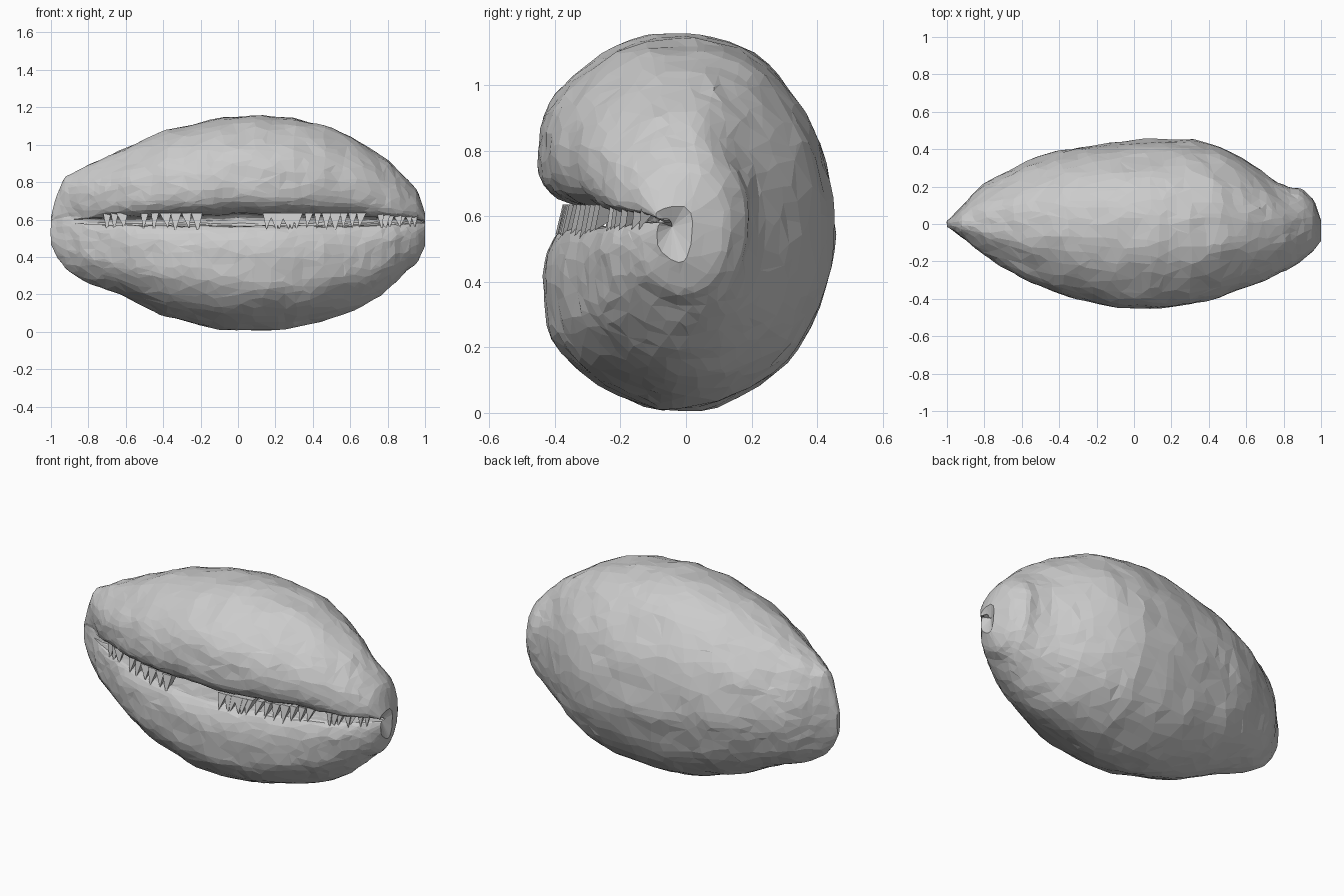
import bpy, bmesh, math, random
from mathutils import Vector, noise

if "Cube" in bpy.data.objects:
    bpy.data.objects.remove(bpy.data.objects["Cube"])

random.seed(4)
ZG = 0.585  # height of the slit

# stations along the shell: x, bottom z, top z, front y, back y
STATIONS = [
    (-1.0, .47, .61, -.015, .015), (-.97, .40, .73, -.035, .04),
    (-.93, .345, .825, -.07, .09), (-.8, .265, .89, -.165, .215),
    (-.6, .185, .98, -.29, .325), (-.4, .085, 1.07, -.375, .395),
    (-.1, .01, 1.14, -.445, .435), (.1, .0, 1.155, -.455, .455),
    (.3, .02, 1.14, -.43, .455), (.45, .055, 1.11, -.39, .42),
    (.6, .10, 1.045, -.335, .345), (.75, .18, .95, -.28, .235),
    (.83, .25, .885, -.245, .20), (.9, .32, .82, -.195, .19),
    (.96, .365, .755, -.145, .13), (1.0, .46, .63, -.09, .03)]

# widest cross-section (y, z); the last flag marks the slit
PROFILE = [
    (0, 1.155, 0), (-.17, 1.135, 0), (-.34, 1.03, 0), (-.43, .92, 0),
    (-.455, .80, 0), (-.445, .715, 0), (-.40, .66, 0), (-.31, .63, 1),
    (-.20, .62, 1), (-.19, .57, 1), (-.31, .565, 1), (-.385, .555, 1),
    (-.43, .47, 0), (-.435, .36, 0), (-.41, .23, 0), (-.32, .12, 0),
    (-.16, .03, 0), (0, 0, 0), (.19, .06, 0), (.34, .19, 0),
    (.42, .37, 0), (.455, .54, 0), (.425, .77, 0), (.36, .92, 0),
    (.25, 1.06, 0), (.13, 1.135, 0)]


def catmull(p0, p1, p2, p3, t):
    return 0.5 * (2 * p1 + (p2 - p0) * t + (2 * p0 - 5 * p1 + 4 * p2 - p3) * t * t
                  + (3 * p1 - p0 - 3 * p2 + p3) * t ** 3)


def station(x):
    for a, b in zip(STATIONS, STATIONS[1:]):
        if x <= b[0]:
            t = (x - a[0]) / (b[0] - a[0])
            return [u + (v - u) * t for u, v in zip(a[1:], b[1:])]
    return STATIONS[-1][1:]


def ring(x, steps=4):
    bot, top, front, back = station(x)
    slit = min(1, max(0, (x + .9) / .2))
    pts = []
    for y, z, s in PROFILE:
        if s:
            y = -.41 + (y + .41) * slit
        y *= (-front if y < 0 else back) / .455
        # pinch the ends: keep the tip's middle in line
        y += (front + back) / 2 * max(0, abs(x) - .9) * 5 * (1 - min(1, abs(y) / .1))
        z = ZG + (z - ZG) * ((top - ZG) / (1.155 - ZG) if z > ZG else (ZG - bot) / ZG)
        pts.append(Vector((x, y, z)))
    n = len(pts)
    return [catmull(*(pts[(i + k) % n] for k in (-1, 0, 1, 2)), j / steps)
            for i in range(n) for j in range(steps)]


def add_object(name, bm):
    bmesh.ops.recalc_face_normals(bm, faces=bm.faces)
    me = bpy.data.meshes.new(name)
    bm.to_mesh(me)
    bm.free()
    ob = bpy.data.objects.new(name, me)
    bpy.context.collection.objects.link(ob)
    return ob


# shell body: rings lofted end to end, roughened, thinned to uneven facets
bm = bmesh.new()
rings = []
N = 72
for i in range(N + 1):
    x = -math.sin(math.pi / 2 * (1 - 2 * i / N))
    row = []
    for p in ring(x):
        d = noise.noise_vector(p * 7) * .010 + noise.noise_vector(p * 22) * .005
        d *= min(1, (1 - abs(x)) * 8 + .2)
        row.append(bm.verts.new(p + d))
    rings.append(row)
for a, b in zip(rings, rings[1:]):
    for k in range(len(a)):
        m = (k + 1) % len(a)
        bm.faces.new((a[k], a[m], b[m], b[k]))
for row, dx in ((rings[0], 0), (rings[-1], -.03)):
    c = sum((v.co for v in row), Vector()) / len(row)
    hub = bm.verts.new(c + Vector((dx, 0, 0)))
    for k in range(len(row)):
        bm.faces.new((row[k], row[(k + 1) % len(row)], hub))
shell = add_object("shell_body", bm)
dec = shell.modifiers.new("facets", 'DECIMATE')
dec.ratio = 0.27

# jagged teeth hanging from the upper lip into the slit
bm = bmesh.new()
for x0, x1, count in ((-.70, -.62, 3), (-.50, -.22, 6), (.16, .32, 6),
                      (.38, .66, 7), (.76, .94, 7)):
    for i in range(count):
        x = x0 + (x1 - x0) * i / (count - 1)
        f = station(x)[2]
        w = random.uniform(.018, .032)
        tip = random.uniform(.525, .56)
        v = [bm.verts.new(c) for c in (
            (x - w, f * .84, .635), (x + w, f * .84, .635), (x, f * .5, .63),
            (x + random.uniform(-.015, .02), f * .89, tip))]
        for tri in ((0, 1, 2), (0, 1, 3), (1, 2, 3), (2, 0, 3)):
            bm.faces.new([v[k] for k in tri])
add_object("slit_teeth", bm)
